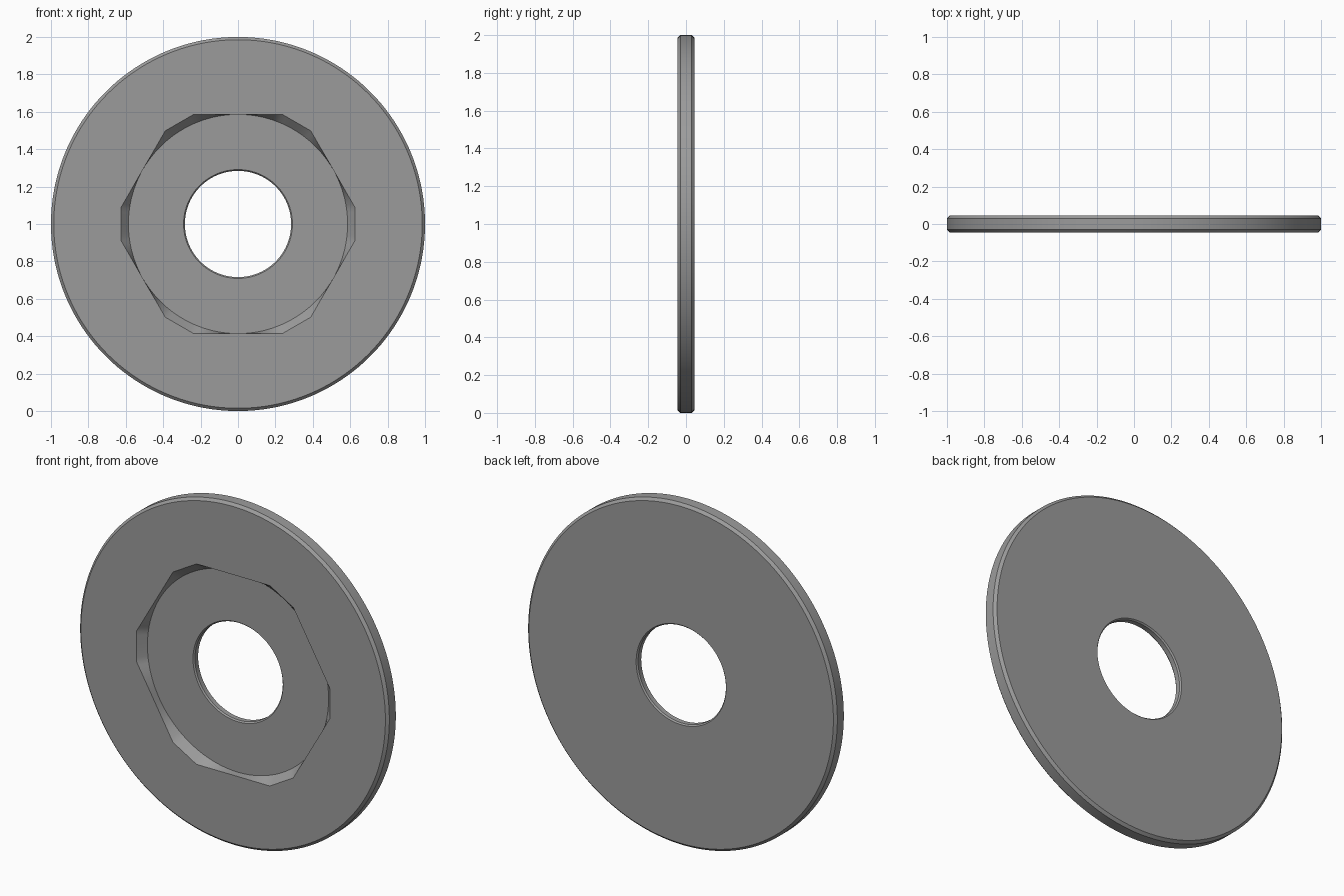
import bpy, bmesh, math

if "Cube" in bpy.data.objects:
    bpy.data.objects.remove(bpy.data.objects["Cube"])

SEGMENTS = 180          # 2 degree steps land exactly on the pocket corners
HALF = 0.045            # half thickness of the disc
FLOOR = 0.0             # y of the pocket floor
FLAT, CORNER = 0.586, 0.626   # pocket: distance to long flats and clipped corners


def pocket_radius(a):
    """Hexagon with points on +-x, clipped at its six corners."""
    off = (a + math.pi / 6) % (math.pi / 3) - math.pi / 6
    return min(FLAT / math.cos(math.pi / 6 - abs(off)), CORNER / math.cos(off))


# Cross-section rings (radius, y), from the pocket floor out and round to the bore
profile = [
    (0.291, FLOOR),             # bore edge on the floor
    (FLAT, FLOOR),              # round edge of the floor
    (pocket_radius, -HALF),     # pocket mouth
    (0.985, -HALF),             # front face rim
    (1.0, -HALF + 0.015),
    (1.0, HALF - 0.015),
    (0.985, HALF),              # back face rim
    (0.291, HALF),              # bore chamfer, back
    (0.284, HALF - 0.008),
    (0.284, FLOOR + 0.008),     # bore chamfer, front
]

bm = bmesh.new()
rings = []
for radius, y in profile:
    ring = []
    for i in range(SEGMENTS):
        a = 2 * math.pi * i / SEGMENTS
        r = radius(a) if callable(radius) else radius
        ring.append(bm.verts.new((r * math.cos(a), y, 1 + r * math.sin(a))))
    rings.append(ring)
for k, ring in enumerate(rings):
    nxt = rings[(k + 1) % len(rings)]
    for i in range(SEGMENTS):
        j = (i + 1) % SEGMENTS
        bm.faces.new((ring[i], ring[j], nxt[j], nxt[i]))
bmesh.ops.recalc_face_normals(bm, faces=bm.faces)

mesh = bpy.data.meshes.new("washer_disc")
bm.to_mesh(mesh)
bm.free()
disc = bpy.data.objects.new("washer_disc", mesh)
bpy.context.collection.objects.link(disc)

# Plain grey metal
grey = bpy.data.materials.new("grey_metal")
grey.diffuse_color = (0.33, 0.33, 0.33, 1)
grey.use_nodes = True
grey.node_tree.nodes["Principled BSDF"].inputs["Base Color"].default_value = grey.diffuse_color
mesh.materials.append(grey)

bpy.context.view_layer.objects.active = disc
disc.select_set(True)
bpy.ops.object.shade_smooth_by_angle(angle=math.radians(20))
